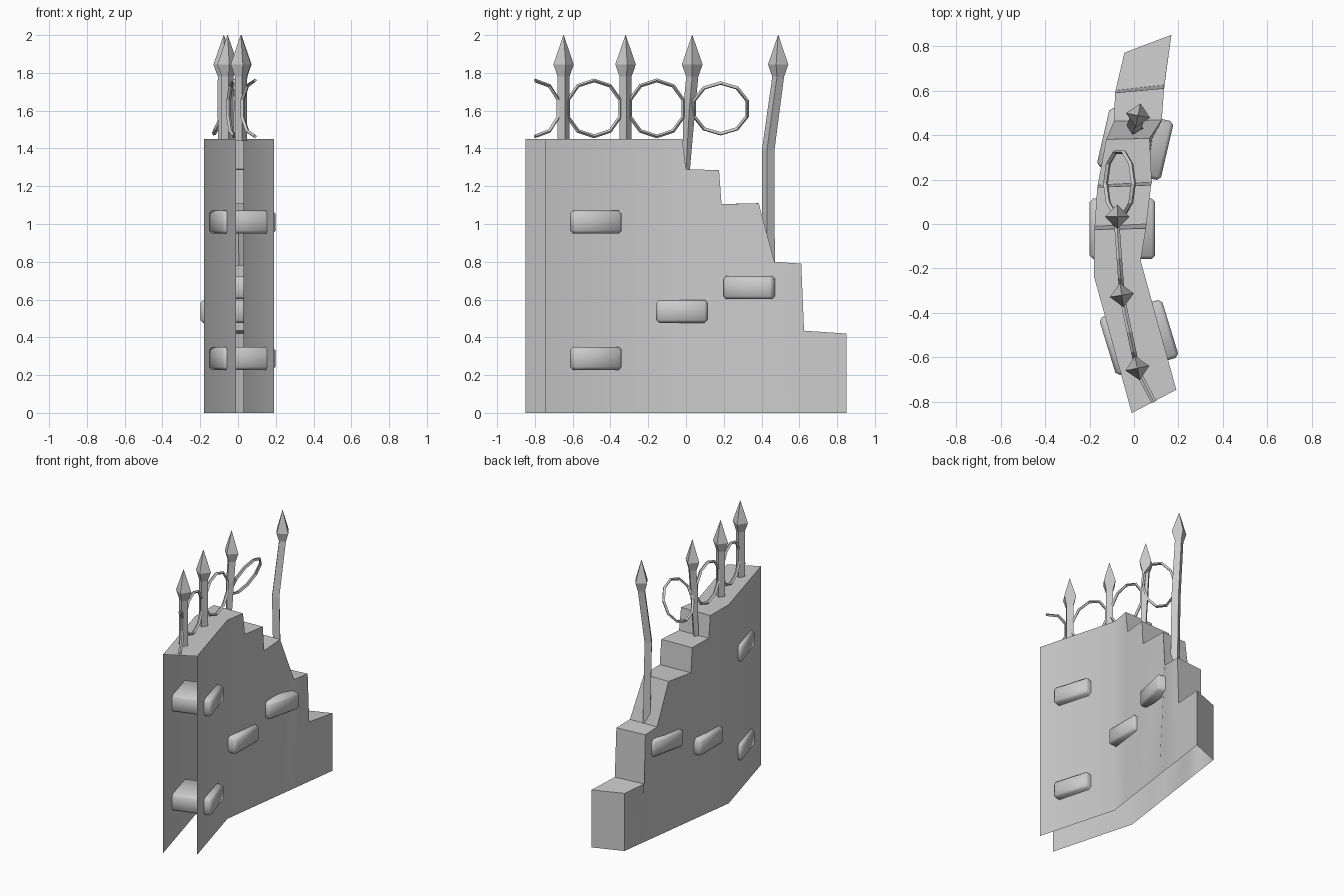
import bpy, bmesh, math
from mathutils import Vector

if "Cube" in bpy.data.objects:
    bpy.data.objects.remove(bpy.data.objects["Cube"])


def make_object(name, verts, faces, smooth=False, fix_normals=True):
    mesh = bpy.data.meshes.new(name)
    mesh.from_pydata([tuple(v) for v in verts], [], faces)
    bm = bmesh.new()
    bm.from_mesh(mesh)
    if fix_normals:
        bmesh.ops.recalc_face_normals(bm, faces=bm.faces)
    bm.to_mesh(mesh)
    bm.free()
    ob = bpy.data.objects.new(name, mesh)
    bpy.context.collection.objects.link(ob)
    if smooth:
        bpy.ops.object.select_all(action='DESELECT')
        ob.select_set(True)
        bpy.context.view_layer.objects.active = ob
        bpy.ops.object.shade_smooth_by_angle(angle=math.radians(30))
    return ob


def loft(name, rings, closed=False, caps=True):
    n = len(rings[0])
    verts = [v for r in rings for v in r]
    faces = []
    for i in range(len(rings) if closed else len(rings) - 1):
        a, b = i * n, (i + 1) % len(rings) * n
        faces += [(a + j, a + (j + 1) % n, b + (j + 1) % n, b + j) for j in range(n)]
    if caps and not closed:
        faces += [tuple(range(n))[::-1], tuple(range(len(verts) - n, len(verts)))]
    return make_object(name, verts, faces)


# Ruined wall: stations of left x, left y, right x, right y, top z (open front and base)
stations = [
    (-0.01, -0.85, 0.19, -0.745, 1.45),
    (-0.18, -0.235, 0.03, -0.165, 1.45),
    (-0.178, -0.025, 0.054, -0.02, 1.45),
    (-0.177, -0.01, 0.056, 0.0, 1.29),
    (-0.165, 0.165, 0.077, 0.175, 1.285),
    (-0.163, 0.175, 0.08, 0.188, 1.105),
    (-0.125, 0.38, 0.07, 0.385, 1.11),
    (-0.09, 0.462, 0.125, 0.468, 0.80),
    (-0.085, 0.59, 0.135, 0.61, 0.79),
    (-0.083, 0.6, 0.137, 0.625, 0.435),
    (-0.043, 0.77, 0.168, 0.85, 0.42),
]


def foot(x, y, k, e):
    # beyond the kink the foot of each side runs straight to the far end
    if y <= k[1]:
        return (x, y, 0)
    return (k[0] + (e[0] - k[0]) * (y - k[1]) / (e[1] - k[1]), y, 0)


kink, end = stations[1], stations[-1]
verts, faces = [], []
for lx, ly, rx, ry, z in stations:
    verts += [foot(lx, ly, kink[:2], end[:2]), (lx, ly, z),
              (rx, ry, z), foot(rx, ry, kink[2:4], end[2:4])]
for i in range(len(stations) - 1):
    a, b = 4 * i, 4 * i + 4
    faces += [(a + j, a + j + 1, b + j + 1, b + j) for j in range(3)]
b = 4 * len(stations) - 4
faces.append((b, b + 1, b + 2, b + 3))
make_object("ruined_wall", verts, [f[::-1] for f in faces], smooth=True)

# Through stones sticking out on both sides of the wall
for i, (x, y, z, turn) in enumerate([(0.022, -0.51, 0.288, 17), (0.022, -0.51, 1.01, 17),
                                     (-0.052, -0.022, 0.537, 0), (0.005, 0.36, 0.663, -13)]):
    bpy.ops.mesh.primitive_cube_add(size=1, location=(x, y, z), rotation=(0, 0, math.radians(turn)))
    ob = bpy.context.object
    ob.name = f"wall_stone_{i + 1}"
    ob.scale = (0.295, 0.272, 0.122)
    bpy.ops.object.transform_apply(location=False, rotation=False, scale=True)
    bev = ob.modifiers.new("rounding", 'BEVEL')
    bev.width, bev.segments = 0.016, 1
    bpy.ops.object.modifier_apply(modifier="rounding")
    bpy.ops.object.shade_smooth_by_angle(angle=math.radians(50))


# Spear-headed posts: path of x, y, z, radius
def post(name, path, turn):
    rings = []
    for x, y, z, r in path:
        rings.append([(x + r * math.cos(turn + k * math.pi / 2),
                       y + r * math.sin(turn + k * math.pi / 2), z) for k in range(4)])
    loft(name, rings)


def spear(x, y):
    return [(x, y, 1.78, 0.032), (x, y, 1.845, 0.055), (x, y, 2.0, 0.001)]


post("post_1", [(0.015, -0.648, 1.44, 0.032)] + spear(0.015, -0.648), 0.2)
post("post_2", [(-0.055, -0.32, 1.44, 0.032)] + spear(-0.055, -0.32), 0.15)
post("post_3", [(-0.08, 0.0, 1.28, 0.02), (-0.077, 0.018, 1.62, 0.032)] + spear(-0.075, 0.033), 0)
post("bent_post", [(0.012, 0.437, 0.78, 0.034), (0.0, 0.435, 1.39, 0.034)] + spear(0.018, 0.488), -0.2)


# Ten-sided scroll rings between the posts
def ring(name, centre, along, tilt=0.0, half=False):
    u = Vector((along[0], along[1], 0)).normalized()
    side = Vector((u.y, -u.x, 0))
    up = Vector((0, 0, 1)) * math.cos(tilt) + side * math.sin(tilt)
    normal = u.cross(up)
    sections = []
    for k in range(6 if half else 10):
        a = math.pi / 2 - k * math.pi / 5
        radial = u * math.cos(a) + up * math.sin(a)
        sections.append([Vector(centre) + radial * r + normal * w
                         for r, w in ((0.158, 0), (0.148, 0.012), (0.138, 0), (0.148, -0.012))])
    loft(name, sections, closed=not half)


ring("half_ring", (0.09, -0.8, 1.612), (-0.075, 0.14), half=True)
ring("ring_1", (-0.02, -0.487, 1.612), (-0.07, 0.33))
ring("ring_2", (-0.066, -0.155, 1.612), (-0.025, 0.35))
ring("tilted_ring", (-0.065, 0.183, 1.612), (0.0, 1.0), tilt=math.radians(25))
